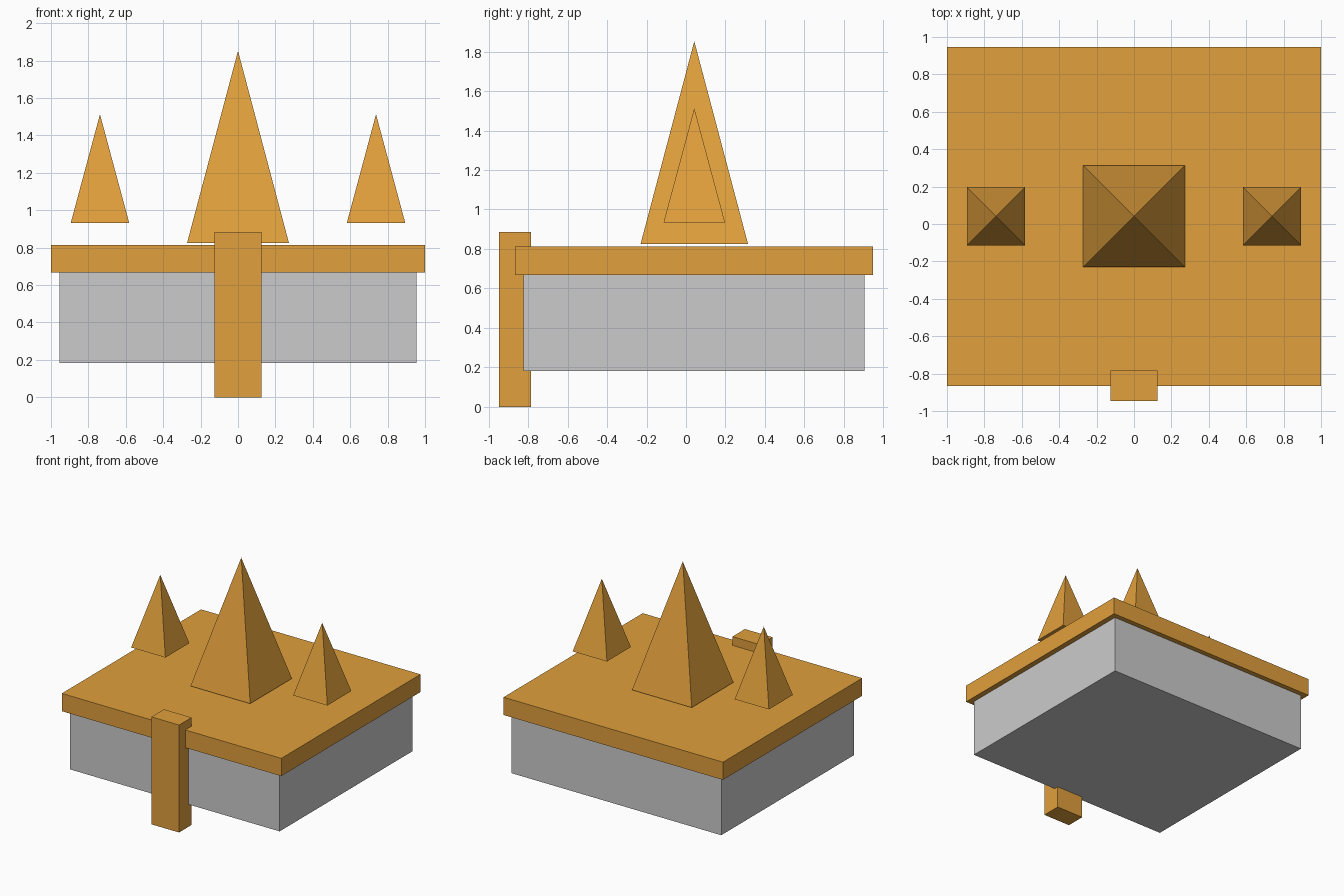
import bpy
import bmesh
from math import pi, sqrt
from mathutils import Matrix

if "Cube" in bpy.data.objects:
    bpy.data.objects.remove(bpy.data.objects["Cube"])

orange = bpy.data.materials.new("orange")
orange.diffuse_color = (0.75, 0.35, 0.045, 1)
orange.use_nodes = True
orange.node_tree.nodes["Principled BSDF"].inputs["Base Color"].default_value = orange.diffuse_color


def add_object(name, bm, mat):
    mesh = bpy.data.meshes.new(name)
    bm.to_mesh(mesh)
    bm.free()
    if mat:
        mesh.materials.append(mat)
    obj = bpy.data.objects.new(name, mesh)
    bpy.context.collection.objects.link(obj)
    return obj


def box(name, lo, hi, mat=None):
    bm = bmesh.new()
    bmesh.ops.create_cube(bm, size=1)
    bmesh.ops.scale(bm, verts=bm.verts, vec=[h - l for l, h in zip(lo, hi)])
    bmesh.ops.translate(bm, verts=bm.verts, vec=[(l + h) / 2 for l, h in zip(lo, hi)])
    return add_object(name, bm, mat)


def pyramid(name, x, y, half, z0, z1, mat):
    bm = bmesh.new()
    bmesh.ops.create_cone(bm, cap_ends=True, segments=4, radius1=half * sqrt(2),
                          radius2=0, depth=z1 - z0)
    bmesh.ops.remove_doubles(bm, verts=bm.verts, dist=1e-5)
    # turn the square base so its sides follow x and y
    if max(v.co.x for v in bm.verts) > half * 1.2:
        bmesh.ops.rotate(bm, verts=bm.verts, matrix=Matrix.Rotation(pi / 4, 3, 'Z'))
    bmesh.ops.translate(bm, verts=bm.verts, vec=(x, y, (z0 + z1) / 2))
    return add_object(name, bm, mat)


# grey body with an overhanging slab on top
box("body", (-0.955, -0.822, 0.183), (0.955, 0.905, 0.667))
box("top_slab", (-1, -0.865, 0.667), (1, 0.947, 0.813), orange)

# post on the front, reaching the ground
box("front_post", (-0.126, -0.947, 0), (0.126, -0.784, 0.885), orange)

# large middle spike and a smaller one on each side, floating just above the slab
pyramid("middle_spike", 0, 0.042, 0.272, 0.826, 1.852, orange)
for side, name in ((-1, "left_spike"), (1, "right_spike")):
    pyramid(name, side * 0.738, 0.042, 0.156, 0.933, 1.513, orange)
